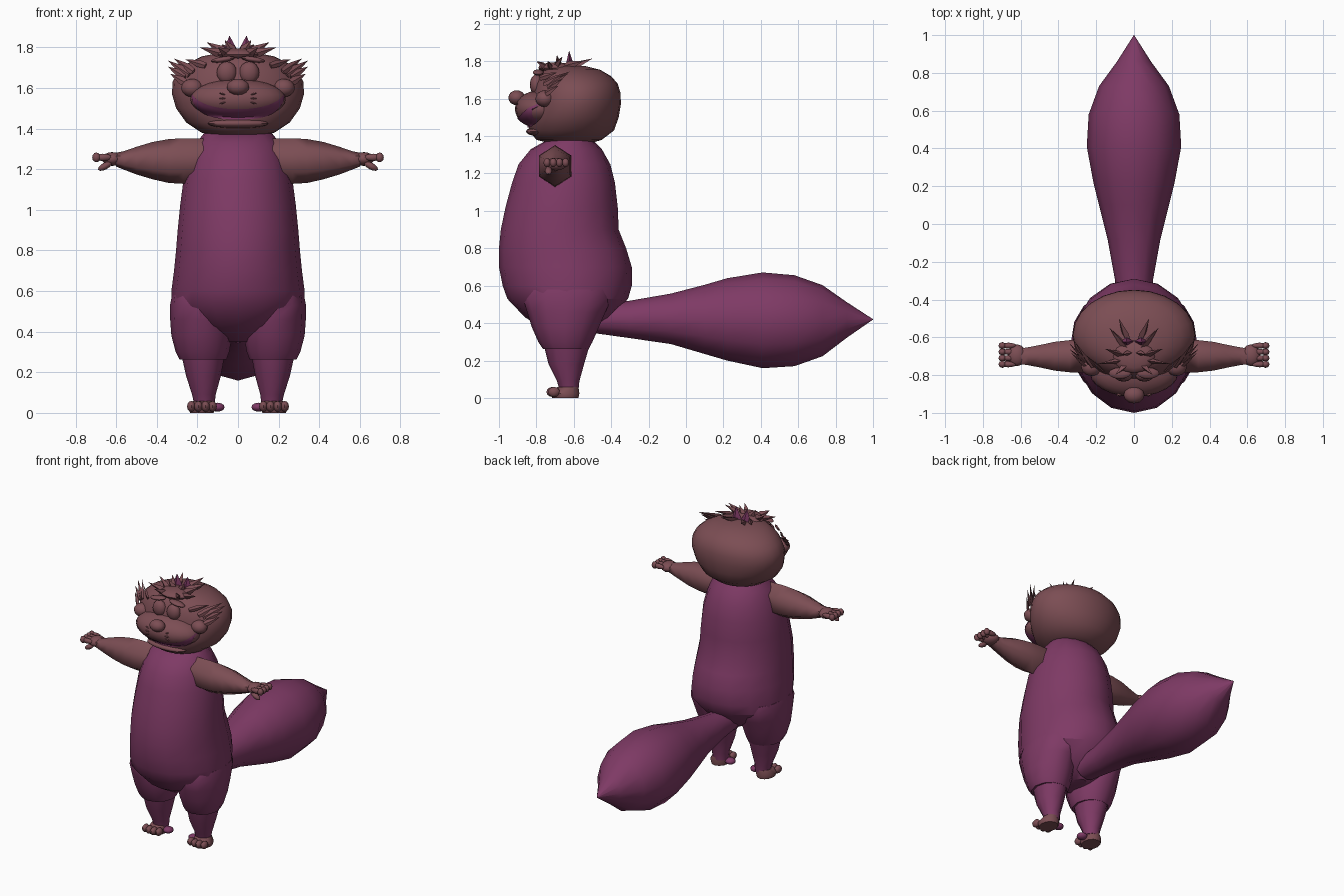
import bpy, bmesh, math
from mathutils import Vector, Matrix
from mathutils.bvhtree import BVHTree


def material(name, rgb):
    m = bpy.data.materials.new(name)
    m.diffuse_color = (*rgb, 1)
    return m


BROWN = material("brown fur", (0.20, 0.075, 0.088))
PURPLE = material("purple fur", (0.21, 0.042, 0.13))


def finish(name, bm, mat, angle=50):
    bmesh.ops.recalc_face_normals(bm, faces=bm.faces)
    me = bpy.data.meshes.new(name)
    bm.to_mesh(me)
    bm.free()
    ob = bpy.data.objects.new(name, me)
    bpy.context.collection.objects.link(ob)
    me.materials.append(mat)
    bpy.ops.object.select_all(action='DESELECT')
    ob.select_set(True)
    bpy.context.view_layer.objects.active = ob
    bpy.ops.object.shade_smooth_by_angle(angle=math.radians(angle))
    return ob


def loft(name, axis, rings, mat, n=16, phase=0.0, angle=50):
    """Rings are (position along axis, centre a, centre b, radius a, radius b)."""
    bm = bmesh.new()
    loops = []
    for t, ca, cb, ra, rb in rings:
        loop = []
        for i in range(n):
            w = phase + math.tau * i / n
            a, b = ca + ra * math.cos(w), cb + rb * math.sin(w)
            loop.append(bm.verts.new({'x': (t, a, b), 'y': (a, t, b), 'z': (a, b, t)}[axis]))
        loops.append(loop)
    for p, q in zip(loops, loops[1:]):
        for i in range(n):
            j = (i + 1) % n
            bm.faces.new((p[i], p[j], q[j], q[i]))
    bm.faces.new(loops[0])
    bm.faces.new(loops[-1])
    return finish(name, bm, mat, angle)


def span(z, rx, front, back, x=0):
    """Horizontal ring given by its front and back limits."""
    return (z, x, (front + back) / 2, rx, (back - front) / 2)


def ball(name, c, r, mat, u=12, v=8, turn=0.0):
    bm = bmesh.new()
    bmesh.ops.create_uvsphere(bm, u_segments=u, v_segments=v, radius=1)
    bm.transform(Matrix.Translation(c) @ Matrix.Rotation(turn, 4, 'Y') @ Matrix.Diagonal((*r, 1)))
    return finish(name, bm, mat, 60)


def spike(name, base, tip, width, mat, thick=0.4):
    """Flattened four-sided tuft of fur with a slight belly."""
    bm = bmesh.new()
    b, t = Vector(base), Vector(tip)
    d = (t - b).normalized()
    side = d.cross(Vector((0, 1, 0))).normalized()
    up = d.cross(side)
    offs = [side * width, up * width * thick, -side * width, -up * width * thick]
    lo = [bm.verts.new(b + o * 0.8) for o in offs]
    mid = [bm.verts.new(b.lerp(t, 0.35) + o) for o in offs]
    top = bm.verts.new(t)
    bm.faces.new(lo)
    for i in range(4):
        j = (i + 1) % 4
        bm.faces.new((lo[i], lo[j], mid[j], mid[i]))
        bm.faces.new((mid[i], mid[j], top))
    return finish(name, bm, mat, 20)


# Torso with sloping underside
loft("torso", 'z', [
    span(0.35, 0.06, -0.72, -0.50), span(0.43, 0.23, -0.86, -0.40),
    span(0.53, 0.325, -0.955, -0.31), span(0.60, 0.328, -0.98, -0.29),
    span(0.70, 0.315, -1.0, -0.29), span(0.80, 0.305, -1.0, -0.32),
    span(0.90, 0.297, -0.99, -0.36), span(1.02, 0.285, -0.965, -0.365),
    span(1.15, 0.268, -0.93, -0.38), span(1.25, 0.24, -0.895, -0.405),
    span(1.33, 0.205, -0.83, -0.45), span(1.38, 0.165, -0.74, -0.50)],
    PURPLE, 16, math.pi / 2, 30)

# Tail tapering to a point
loft("tail", 'y', [
    (-0.48, 0, 0.42, 0.085, 0.075), (-0.30, 0, 0.42, 0.10, 0.10),
    (-0.08, 0, 0.423, 0.14, 0.135), (0.10, 0, 0.42, 0.185, 0.185),
    (0.22, 0, 0.42, 0.215, 0.22), (0.41, 0, 0.415, 0.25, 0.256),
    (0.58, 0, 0.413, 0.24, 0.243), (0.73, 0, 0.413, 0.185, 0.19),
    (0.86, 0, 0.417, 0.09, 0.095), (1.0, 0, 0.42, 0.001, 0.001)],
    PURPLE, 12, math.pi / 2, 32)

# Head
head = loft("head", 'z', [
    span(1.365, 0.11, -0.74, -0.50), span(1.38, 0.18, -0.80, -0.45),
    span(1.43, 0.255, -0.84, -0.385), span(1.50, 0.305, -0.84, -0.36),
    span(1.57, 0.325, -0.83, -0.348), span(1.63, 0.322, -0.82, -0.35),
    span(1.68, 0.295, -0.81, -0.365), span(1.72, 0.25, -0.79, -0.40),
    span(1.755, 0.18, -0.76, -0.46), span(1.775, 0.08, -0.70, -0.54)],
    BROWN, 24, 0, 60)
muzzle = ball("muzzle", (0, -0.78, 1.545), (0.235, 0.135, 0.10), BROWN, 24, 14)

# Grin laid over the face
trees = []
for ob in (head, muzzle):
    trees.append(BVHTree.FromPolygons([v.co for v in ob.data.vertices],
                                      [p.vertices for p in ob.data.polygons]))


def face_y(x, z):
    hits = [t.ray_cast(Vector((x, -2, z)), Vector((0, 1, 0)))[0] for t in trees]
    return min(h.y for h in hits if h)


bm = bmesh.new()
rows = []
for i in range(33):
    s = -1 + i / 16
    x = 0.235 * math.sin(s * math.pi / 2)
    lower, upper = 1.445 + 0.16 * abs(s) ** 2.6, 1.495 + 0.11 * abs(s) ** 2
    rows.append([bm.verts.new((x, face_y(x, z) - 0.007, z))
                 for z in [lower + (upper - lower) * k / 5 for k in range(6)]])
for p, q in zip(rows, rows[1:]):
    for k in range(5):
        bm.faces.new((p[k], q[k], q[k + 1], p[k + 1]))
finish("grin", bm, PURPLE, 60)

# Nose and lower lip
ball("nose", (0, -0.905, 1.605), (0.055, 0.045, 0.04), BROWN)
ball("lower_lip", (0, -0.80, 1.425), (0.15, 0.055, 0.024), BROWN, 16, 8)
ball("forehead_tuft_root", (0, -0.70, 1.765), (0.11, 0.09, 0.03), BROWN)

for s, side in ((1, "left"), (-1, "right")):
    # Closed eyes, brows, cheeks
    ball(side + "_eyelid", (s * 0.055, -0.80, 1.675), (0.05, 0.035, 0.055), BROWN)
    ball(side + "_brow", (s * 0.075, -0.79, 1.74), (0.06, 0.03, 0.014), BROWN, 12, 6, s * 0.15)
    ball(side + "_cheek", (s * 0.225, -0.755, 1.60), (0.055, 0.05, 0.045), BROWN)
    # Whisker ridges
    for k in range(3):
        ball(side + "_whisker", (s * 0.075, face_y(0.075, 1.57 - 0.022 * k), 1.57 - 0.022 * k),
             (0.018, 0.006, 0.004), BROWN, 8, 4, s * (k - 1) * 0.3)

    # Ears
    spike(side + "_ear", (s * 0.035, -0.62, 1.74), (s * 0.042, -0.625, 1.858), 0.036, PURPLE, 0.6)

    # Cheek and crown tufts
    for b, t, w in [
            ((0.24, -0.74, 1.665), (0.345, -0.63, 1.735), 0.022),
            ((0.26, -0.73, 1.655), (0.345, -0.66, 1.705), 0.020),
            ((0.22, -0.76, 1.68), (0.315, -0.62, 1.745), 0.020),
            ((0.25, -0.76, 1.62), (0.335, -0.68, 1.67), 0.020),
            ((0.16, -0.78, 1.71), (0.26, -0.69, 1.74), 0.018)]:
        spike(side + "_cheek_tuft", (s * b[0], *b[1:]), (s * t[0], *t[1:]), w, BROWN)
    for b, t, w in [
            ((0.05, -0.72, 1.76), (0.19, -0.74, 1.80), 0.022),
            ((0.05, -0.70, 1.765), (0.155, -0.66, 1.825), 0.024),
            ((0.04, -0.66, 1.765), (0.13, -0.55, 1.80), 0.026),
            ((0.03, -0.62, 1.765), (0.08, -0.50, 1.815), 0.024),
            ((0.04, -0.74, 1.76), (0.10, -0.80, 1.80), 0.024),
            ((0.02, -0.68, 1.77), (0.065, -0.69, 1.835), 0.024)]:
        spike(side + "_crown_tuft", (s * b[0], *b[1:]), (s * t[0], *t[1:]), w, BROWN, 0.6)

    # Six-sided arm
    loft(side + "_arm", 'x', [(s * x, -0.70, z, ry, rz) for x, z, ry, rz in [
        (0.17, 1.245, 0.09, 0.105), (0.27, 1.24, 0.10, 0.112),
        (0.34, 1.24, 0.098, 0.108), (0.42, 1.242, 0.088, 0.092),
        (0.50, 1.242, 0.068, 0.068), (0.56, 1.243, 0.055, 0.046),
        (0.60, 1.247, 0.048, 0.034)]], BROWN, 6, math.pi / 2, 65)
    # Hand, fingers and thumb
    ball(side + "_palm", (s * 0.62, -0.695, 1.25), (0.05, 0.058, 0.034), BROWN)
    for k in range(4):
        y = -0.743 + 0.033 * k
        ball(side + "_finger", (s * 0.665, y, 1.258), (0.045, 0.016, 0.018), BROWN, 8, 6)
        ball(side + "_fingertip", (s * 0.697, y, 1.258), (0.021, 0.019, 0.024), BROWN, 8, 6)
    ball(side + "_thumb", (s * 0.655, -0.735, 1.215), (0.038, 0.02, 0.017), BROWN, 8, 6, s * 0.5)

    # Thigh with a cuff over the lower leg
    loft(side + "_thigh", 'z', [
        span(0.262, 0.115, -0.765, -0.52, s * 0.172), span(0.30, 0.132, -0.79, -0.50, s * 0.175),
        span(0.38, 0.15, -0.825, -0.465, s * 0.178), span(0.46, 0.15, -0.85, -0.43, s * 0.184),
        span(0.53, 0.14, -0.87, -0.40, s * 0.195), span(0.58, 0.11, -0.84, -0.42, s * 0.215)],
        PURPLE, 12, 0, 40)
    loft(side + "_lower_leg", 'z', [
        span(0.04, 0.05, -0.675, -0.575, s * 0.165), span(0.09, 0.058, -0.69, -0.57, s * 0.168),
        span(0.18, 0.085, -0.735, -0.545, s * 0.17), span(0.30, 0.11, -0.765, -0.51, s * 0.172)],
        PURPLE, 12, 0, 40)

    # Foot, toes and inner pad
    loft(side + "_foot", 'z', [
        span(0.0, 0.058, -0.715, -0.575, s * 0.178), span(0.025, 0.066, -0.725, -0.57, s * 0.178),
        span(0.058, 0.05, -0.69, -0.575, s * 0.172)], BROWN, 12, 0, 50)
    for k in range(4):
        ball(side + "_toe", (s * (0.125 + 0.035 * k), -0.718 + 0.008 * abs(k - 1.5), 0.032),
             (0.021, 0.032, 0.027), BROWN, 8, 6)
    ball(side + "_inner_pad", (s * 0.10, -0.64, 0.028), (0.036, 0.035, 0.022), PURPLE, 10, 6)
